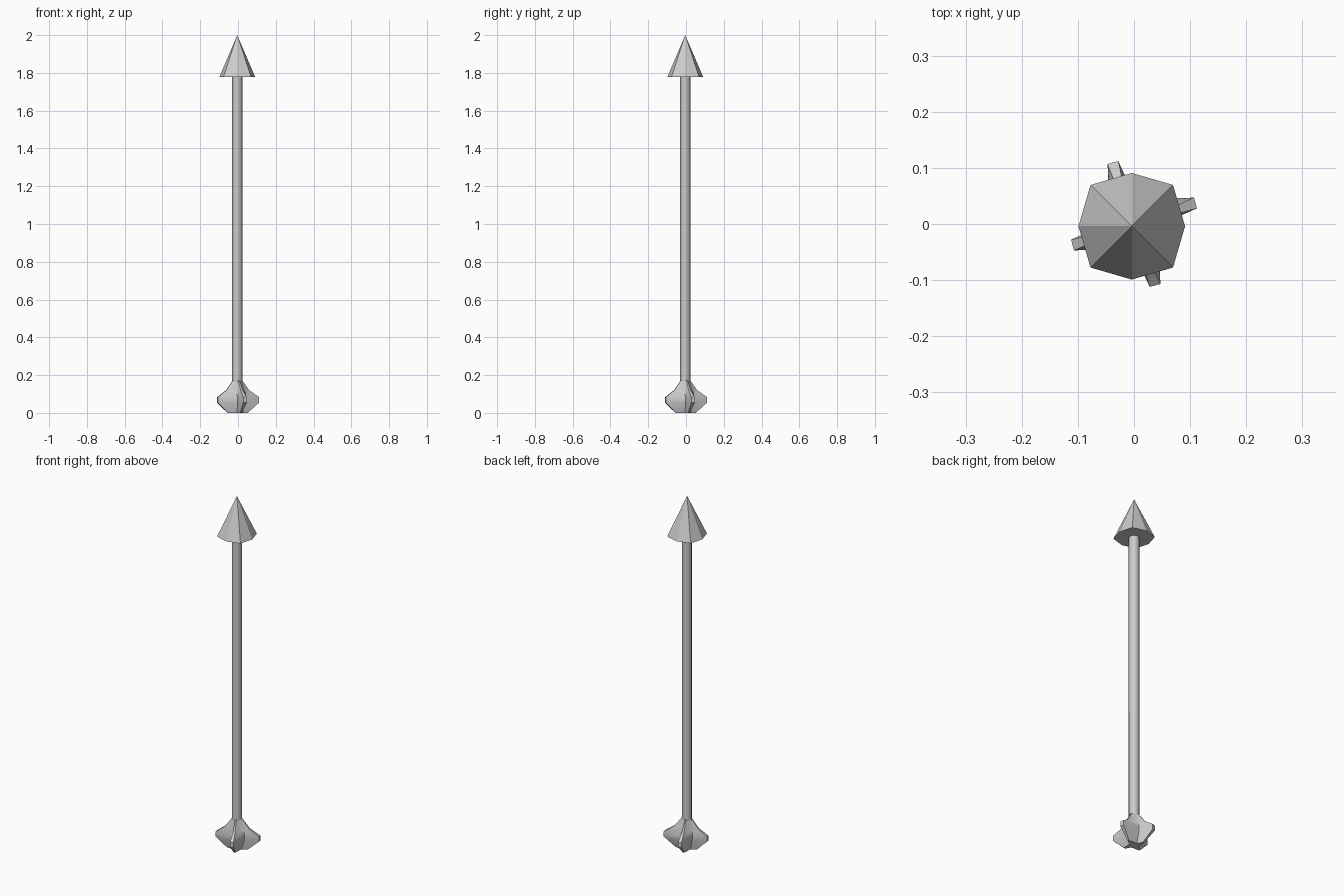
import bpy, bmesh, math
from mathutils import Vector, Matrix

if "Cube" in bpy.data.objects:
    bpy.data.objects.remove(bpy.data.objects["Cube"])

CX = CY = -0.004


def loft(name, rings, smooth=None):
    """Skin a stack of equal-length rings; a one-point ring makes a tip."""
    bm = bmesh.new()
    vs = [[bm.verts.new(p) for p in r] for r in rings]
    for a, b in zip(vs, vs[1:]):
        n = len(a)
        for i in range(n):
            j = (i + 1) % n
            bm.faces.new((a[i], a[j], b[0]) if len(b) == 1 else (a[i], a[j], b[j], b[i]))
    bm.faces.new(vs[0][::-1])
    if len(vs[-1]) > 1:
        bm.faces.new(vs[-1])
    bmesh.ops.recalc_face_normals(bm, faces=bm.faces)
    me = bpy.data.meshes.new(name)
    bm.to_mesh(me)
    bm.free()
    ob = bpy.data.objects.new(name, me)
    bpy.context.collection.objects.link(ob)
    if smooth:
        bpy.ops.object.select_all(action='DESELECT')
        ob.select_set(True)
        bpy.context.view_layer.objects.active = ob
        bpy.ops.object.shade_smooth_by_angle(angle=math.radians(smooth))
    return ob


def octagon(r_axis, r_diag, z):
    return [(CX + (r_diag if i % 2 else r_axis) * math.cos(i * math.pi / 4),
             CY + (r_diag if i % 2 else r_axis) * math.sin(i * math.pi / 4), z)
            for i in range(8)]


# Pointed head with eight facets
loft("arrow_head", [octagon(0.095, 0.104, 1.778), [(CX, CY, 2.0)]])

# Eight-sided shaft
loft("shaft", [octagon(0.027, 0.027, 0.02), octagon(0.027, 0.027, 1.785)], 50)

# Four pinwheel vanes: one quarter of the section, turned four times
VANE = [(0.112, 0.028), (0.107, 0.047), (0.004, 0.046)]


def section(z, reach, root):
    ring = []
    c = Vector((CX, CY)) * (1 - reach)
    for k in range(4):
        turn = Matrix.Rotation(k * math.pi / 2, 2)
        for i, p in enumerate(VANE):
            s = root if i == 2 else reach
            q = turn @ Vector(p) * s + c
            ring.append((q.x, q.y, z))
    return ring


loft("fletching", [section(0.0, 0.48, 0.55), section(0.055, 1.0, 0.9),
                   section(0.083, 1.0, 0.95), section(0.12, 0.55, 0.8),
                   section(0.172, 0.23, 0.56)], 40)
